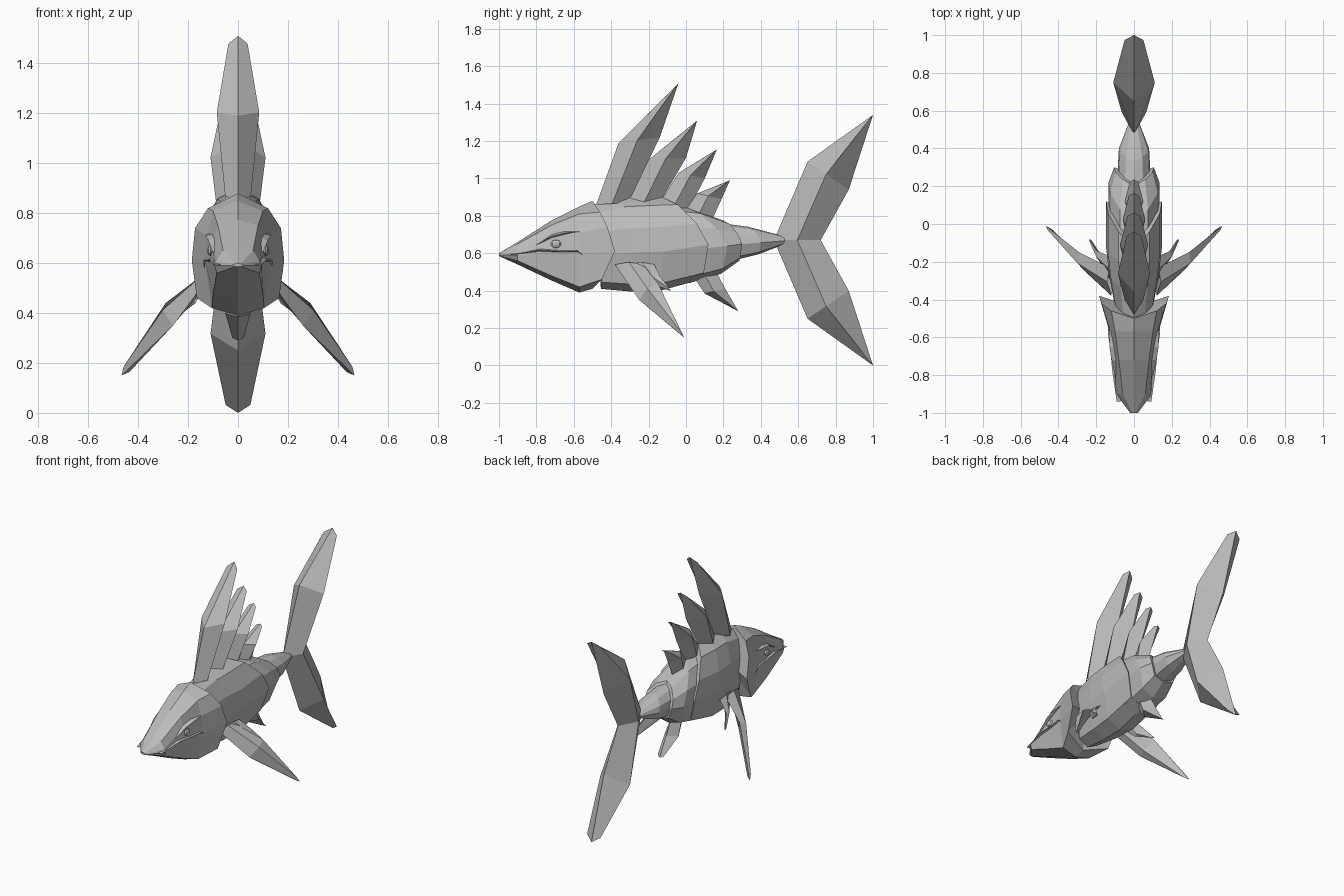
import bpy
import bmesh
from mathutils import Vector

if "Cube" in bpy.data.objects:
    bpy.data.objects.remove(bpy.data.objects["Cube"], do_unlink=True)

grey = bpy.data.materials.new("plain_grey")
grey.use_nodes = True
grey.diffuse_color = (0.5, 0.5, 0.5, 1)
grey.node_tree.nodes["Principled BSDF"].inputs["Base Color"].default_value = grey.diffuse_color


def finish(name, bm):
    """Turn a bmesh into a flat shaded grey object."""
    bmesh.ops.remove_doubles(bm, verts=bm.verts, dist=0.0005)
    bmesh.ops.recalc_face_normals(bm, faces=bm.faces)
    mesh = bpy.data.meshes.new(name)
    bm.to_mesh(mesh)
    bm.free()
    mesh.materials.append(grey)
    obj = bpy.data.objects.new(name, mesh)
    bpy.context.collection.objects.link(obj)
    return obj


def loft(name, halves):
    """Skin mirrored half rings and close both ends with fans."""
    bm = bmesh.new()
    rings = []
    for half in halves:
        full = half + [(-x, y, z) for x, y, z in half[-2:0:-1]]
        rings.append([bm.verts.new(p) for p in full])
    n = len(rings[0])
    for a, b in zip(rings, rings[1:]):
        for i in range(n):
            j = (i + 1) % n
            bm.faces.new((a[i], a[j], b[j], b[i]))
    for ring in (rings[0], rings[-1]):
        centre = bm.verts.new(sum((v.co for v in ring), Vector()) / n)
        for i in range(n):
            bm.faces.new((ring[i], ring[(i + 1) % n], centre))
    return finish(name, bm)


# Body cross-section: width factor, height factor, backward sweep factor
SECTION = [(0, 1, 0), (.55, .91, .35), (.93, .68, .75), (1, .42, 1), (.7, .08, .9), (0, 0, .85)]


def body_ring(y, top, bottom, width, sweep):
    return [(width * x, y + sweep * s, bottom + (top - bottom) * z) for x, z, s in SECTION]


def fin(name, front, lead, tip, trail, back, thick):
    """Faceted blade: flat outline with a raised ridge on both sides."""
    front, lead, tip, trail, back = (Vector(p) for p in (front, lead, tip, trail, back))
    normal = (tip - front).cross(back - front).normalized()
    root = (front + back) / 2
    mid = lead.lerp(trail, .45)
    near = tip.lerp(mid, .1)
    bm = bmesh.new()
    for side in (-1, 1):
        off = normal * thick * side
        r, m, e = root + off * .6, mid + off, near + off * .45
        for face in ((front, lead, m, r), (lead, tip, e, m), (tip, trail, m, e), (trail, back, r, m)):
            bm.faces.new([bm.verts.new(p) for p in face])
    return finish(name, bm)


def flat_fin(name, outline, thick):
    return fin(name, *[(0, y, z) for y, z in outline], thick)


def ridge(name, path, width, height):
    """Thin raised ridge with a sharp crest, running along the head side."""
    bm = bmesh.new()
    rows = []
    for i, (x, y, z) in enumerate(path):
        k = .15 if i in (0, len(path) - 1) else 1
        pts = ((x - .02, y, z + width * k), (x + height * k, y, z), (x - .02, y, z - width * k))
        rows.append([bm.verts.new(p) for p in pts])
    for a, b in zip(rows, rows[1:]):
        for i in range(3):
            j = (i + 1) % 3
            bm.faces.new((a[i], a[j], b[j], b[i]))
    bm.faces.new(rows[0])
    bm.faces.new(rows[-1])
    return finish(name, bm)


def mirrored(obj, name):
    """Copy an object to the other side."""
    bm = bmesh.new()
    bm.from_mesh(obj.data)
    for v in bm.verts:
        v.co.x *= -1
    finish(name, bm)


# Head: wedge snout flaring to swept gill covers
snout = [(0, .6), (.01, .597), (.02, .594), (.02, .59), (.01, .586), (0, .585)]
nose = [(0, .66), (.06, .65), (.085, .61), (.095, .59), (.085, .56), (0, .54)]
cheek = [(0, .775), (.08, .75), (.1, .68), (.108, .61), (.1, .48), (0, .455)]
jaw = [(0, .85), (.1, .81), (.125, .71), (.13, .6), (.105, .42), (0, .39)]
gill = [(0, -.5, .88), (.12, -.46, .82), (.172, -.42, .74), (.185, -.38, .61),
        (.165, -.45, .46), (0, -.5, .41)]
rings = [[(x, y, z) for x, z in half]
         for y, half in ((-1, snout), (-.9, nose), (-.72, cheek), (-.57, jaw))]
loft("head", rings + [gill])

# Overlapping body segments
loft("front_body", [body_ring(-.54, .85, .41, .1, .1), body_ring(-.36, .893, .395, .13, .08),
                    body_ring(-.24, .9, .4, .148, .12), body_ring(-.13, .9, .46, .148, .25)])
loft("rear_body", [body_ring(-.18, .87, .44, .135, .23), body_ring(.0, .845, .49, .135, .22),
                   body_ring(.2, .775, .56, .105, .1)])
loft("tail_stem", [body_ring(.12, .77, .55, .09, .1), body_ring(.33, .742, .595, .08, .07),
                   body_ring(.53, .69, .65, .03, 0)])

# Dorsal spines, largest first
dorsals = [
    ([(-.48, .86), (-.36, 1.19), (-.04, 1.51), (-.14, 1.22), (-.31, .87)], .085),
    ([(-.31, .87), (-.2, 1.1), (.06, 1.31), (0, 1.11), (-.14, .87)], .075),
    ([(-.14, .87), (-.04, 1.03), (.165, 1.155), (.1, 1), (.01, .83)], .06),
    ([(0, .84), (.06, .92), (.235, .99), (.19, .89), (.14, .78)], .05)]
for i, (outline, thick) in enumerate(dorsals):
    flat_fin(f"dorsal_spine_{i + 1}", outline, thick)

# Tail lobes, mirrored about the tail axis
upper = [(.47, .67), (.65, 1.09), (1, 1.34), (.87, .94), (.72, .67)]
flat_fin("upper_tail_lobe", upper, .11)
flat_fin("lower_tail_lobe", [(y, 1.34 - z) for y, z in upper], .11)

# Belly fin
flat_fin("belly_fin", [(.01, .52), (.1, .385), (.28, .29), (.21, .41), (.14, .54)], .05)

# Paired fins and face details
pairs = [
    fin("pectoral_fin", (.12, -.38, .54), (.26, -.25, .35), (.466, -.01, .15),
        (.29, -.15, .44), (.13, -.23, .54), .035),
    fin("small_side_fin", (.12, -.3, .55), (.17, -.2, .44), (.235, -.08, .4),
        (.2, -.14, .48), (.13, -.17, .54), .02),
    ridge("brow", [(.1, -.8, .645), (.107, -.72, .69), (.118, -.65, .708), (.127, -.57, .715)], .012, .012),
    ridge("lip", [(.09, -.94, .592), (.105, -.78, .617), (.115, -.67, .61),
                  (.128, -.58, .612), (.135, -.54, .58)], .012, .01)]

# Eye: low-poly flattened ball
bm = bmesh.new()
bmesh.ops.create_uvsphere(bm, u_segments=8, v_segments=5, radius=.028)
for v in bm.verts:
    v.co = Vector((v.co.x * .45 + .11, v.co.y - .695, v.co.z * .8 + .65))
pairs.append(finish("eye", bm))

for obj in pairs:
    base = obj.name
    obj.name = "left_" + base
    mirrored(obj, "right_" + base)
